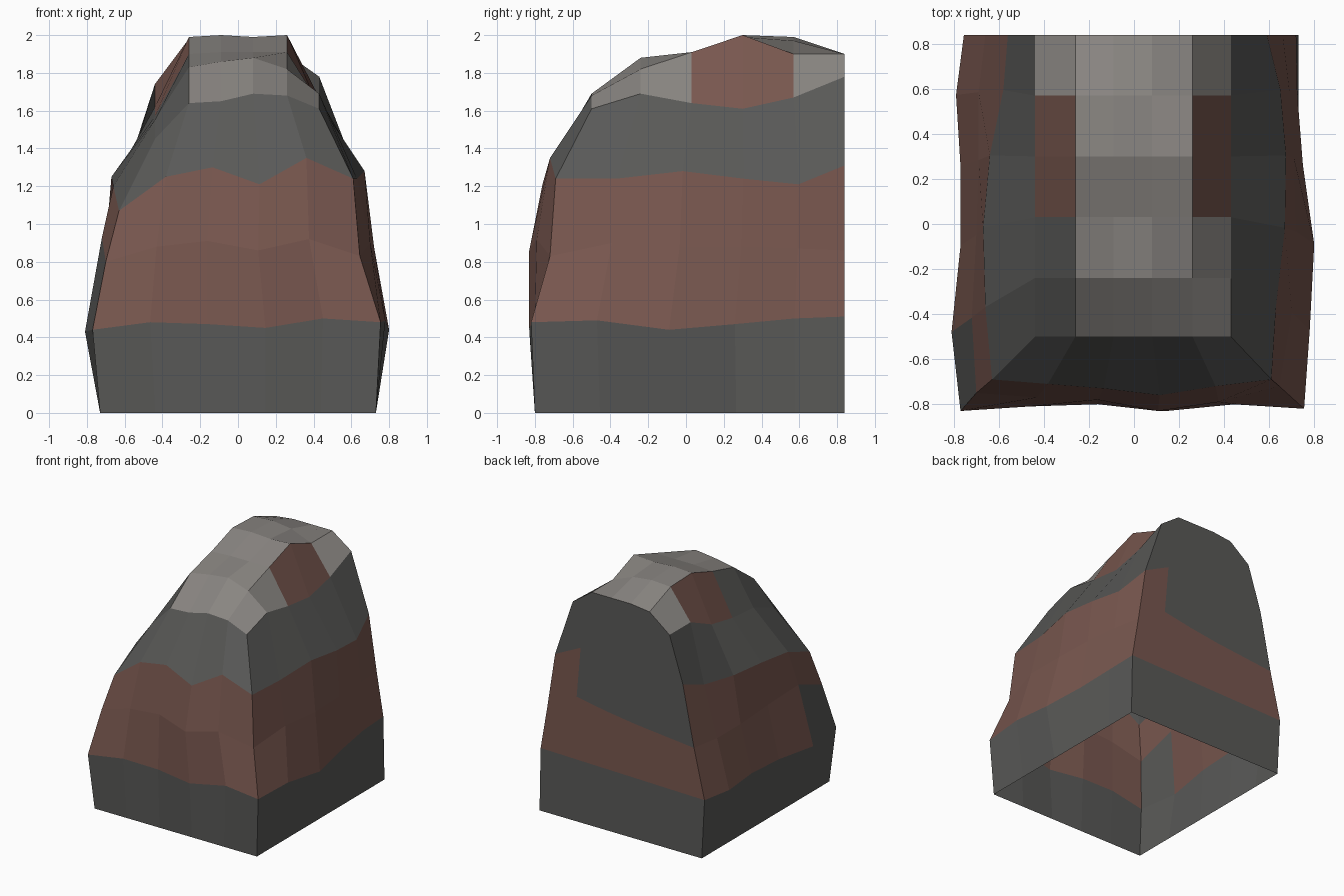
import bpy
import bmesh

cube = bpy.data.objects.get("Cube")
if cube:
    bpy.data.objects.remove(cube, do_unlink=True)

BACK = 0.84
SEGMENTS = 5
SIDE_STEPS = (0, .21, .44, .65, .84, 1)   # spacing of the columns from front to back


def make_material(name, colour):
    material = bpy.data.materials.new(name)
    material.use_nodes = True
    material.diffuse_color = (*colour, 1)
    shader = material.node_tree.nodes["Principled BSDF"]
    shader.inputs["Base Color"].default_value = (*colour, 1)
    shader.inputs["Roughness"].default_value = 0.9
    return material


def lerp(a, b, t):
    return a + (b - a) * t


def make_ring(front_y, front_z, right_x, right_z, left_x, left_z, back_bump):
    """Counter-clockwise outline of one rock layer, starting at the front -x corner."""
    front, right, back, left = [], [], [], []
    for i in range(SEGMENTS):
        t = i / SEGMENTS
        front.append((lerp(left_x[0], right_x[0], t), front_y[i], front_z[i]))
        right.append((right_x[i], lerp(front_y[-1], BACK, SIDE_STEPS[i]), right_z[i]))
        back.append((lerp(right_x[-1], left_x[-1], t), BACK,
                     lerp(right_z[-1], left_z[-1], t) + back_bump[i]))
        k = SEGMENTS - i
        left.append((left_x[k], lerp(front_y[0], BACK, SIDE_STEPS[k]), left_z[k]))
    return front + right + back + left


# Rock layers from the ground up
flat = [0] * 6
half_width = [.73] * 6
foot = make_ring([-.8] * 6, flat, half_width, flat, [-x for x in half_width], flat, flat)

ledge = make_ring(
    front_y=(-.83, -.81, -.8, -.83, -.8, -.82), front_z=(.44, .48, .47, .45, .5, .48),
    right_x=(.755, .78, .8, .75, .725, .72), right_z=(.48, .49, .44, .47, .5, .51),
    left_x=(-.77, -.81, -.77, -.77, -.79, -.755), left_z=(.44, .43, .46, .48, .47, .48),
    back_bump=flat)

middle = make_ring(
    front_y=(-.75, -.77, -.78, -.83, -.79, -.72), front_z=(.8, .88, .91, .86, .92, .83),
    right_x=(.645, .7, .72, .71, .69, .66), right_z=(.83, .9, .88, .88, .87, .86),
    left_x=(-.7, -.72, -.7, -.69, -.69, -.66), left_z=(.8, .93, .9, .87, .87, .88),
    back_bump=(0, .15, .1, .06, .03))

shoulder = make_ring(
    front_y=(-.69, -.71, -.73, -.76, -.72, -.69), front_z=(1.07, 1.25, 1.3, 1.21, 1.35, 1.24),
    right_x=(.61, .63, .67, .675, .65, .59), right_z=(1.24, 1.24, 1.28, 1.24, 1.21, 1.31),
    left_x=(-.63, -.66, -.67, -.64, -.58, -.56), left_z=(1.07, 1.2, 1.25, 1.26, 1.28, 1.37),
    back_bump=(0, .1, .08, .05, .02))

# Crown: a grid of heights, one row per step from front to back
CROWN_X = (-.44, -.26, -.09, .08, .26, .43)
CROWN_Y = (-.5, -.24, .03, .3, .57, BACK)
CROWN_Z = (
    (1.45, 1.64, 1.65, 1.69, 1.68, 1.61),
    (1.55, 1.83, 1.86, 1.88, 1.82, 1.69),
    (1.57, 1.9, 1.91, 1.91, 1.91, 1.64),
    (1.62, 1.99, 2, 1.99, 2, 1.61),
    (1.74, 1.98, 1.99, 1.97, 1.9, 1.67),
    (1.74, 1.88, 1.9, 1.9, 1.9, 1.78),
)
STONE, CLAY, PALE = range(3)


def wall_colour(layer, column):
    side = column // SEGMENTS                     # front, right, back, left
    if layer in (0, 3):
        return STONE
    if layer == 1:
        return STONE if column == 4 * SEGMENTS - 1 else CLAY
    return STONE if side == 2 and column > 2 * SEGMENTS else CLAY


def crown_colour(row, column):
    if column in (0, 4) and row in (2, 3):
        return CLAY
    return STONE if column == 0 and row < 2 else PALE


bm = bmesh.new()
crown = [[bm.verts.new((x, y, z)) for x, z in zip(CROWN_X, heights)]
         for y, heights in zip(CROWN_Y, CROWN_Z)]
rim = (crown[0][:-1] + [row[-1] for row in crown[:-1]]
       + crown[-1][:0:-1] + [row[0] for row in crown[:0:-1]])
rings = [[bm.verts.new(p) for p in ring] for ring in (foot, ledge, middle, shoulder)]
rings.append(rim)

# Walls between the layers
for layer, (low, high) in enumerate(zip(rings, rings[1:])):
    for column in range(len(low)):
        after = (column + 1) % len(low)
        face = bm.faces.new((low[column], low[after], high[after], high[column]))
        face.material_index = wall_colour(layer, column)

# Crown faces
for row in range(SEGMENTS):
    for column in range(SEGMENTS):
        near, far = crown[row], crown[row + 1]
        face = bm.faces.new((near[column], near[column + 1], far[column + 1], far[column]))
        face.material_index = crown_colour(row, column)

mesh = bpy.data.meshes.new("rock_cliff")
bm.to_mesh(mesh)
bm.free()
mesh.materials.append(make_material("dark stone", (.1, .1, .096)))
mesh.materials.append(make_material("red clay", (.19, .096, .078)))
mesh.materials.append(make_material("pale stone", (.25, .235, .22)))
rock = bpy.data.objects.new("rock_cliff", mesh)
bpy.context.collection.objects.link(rock)
